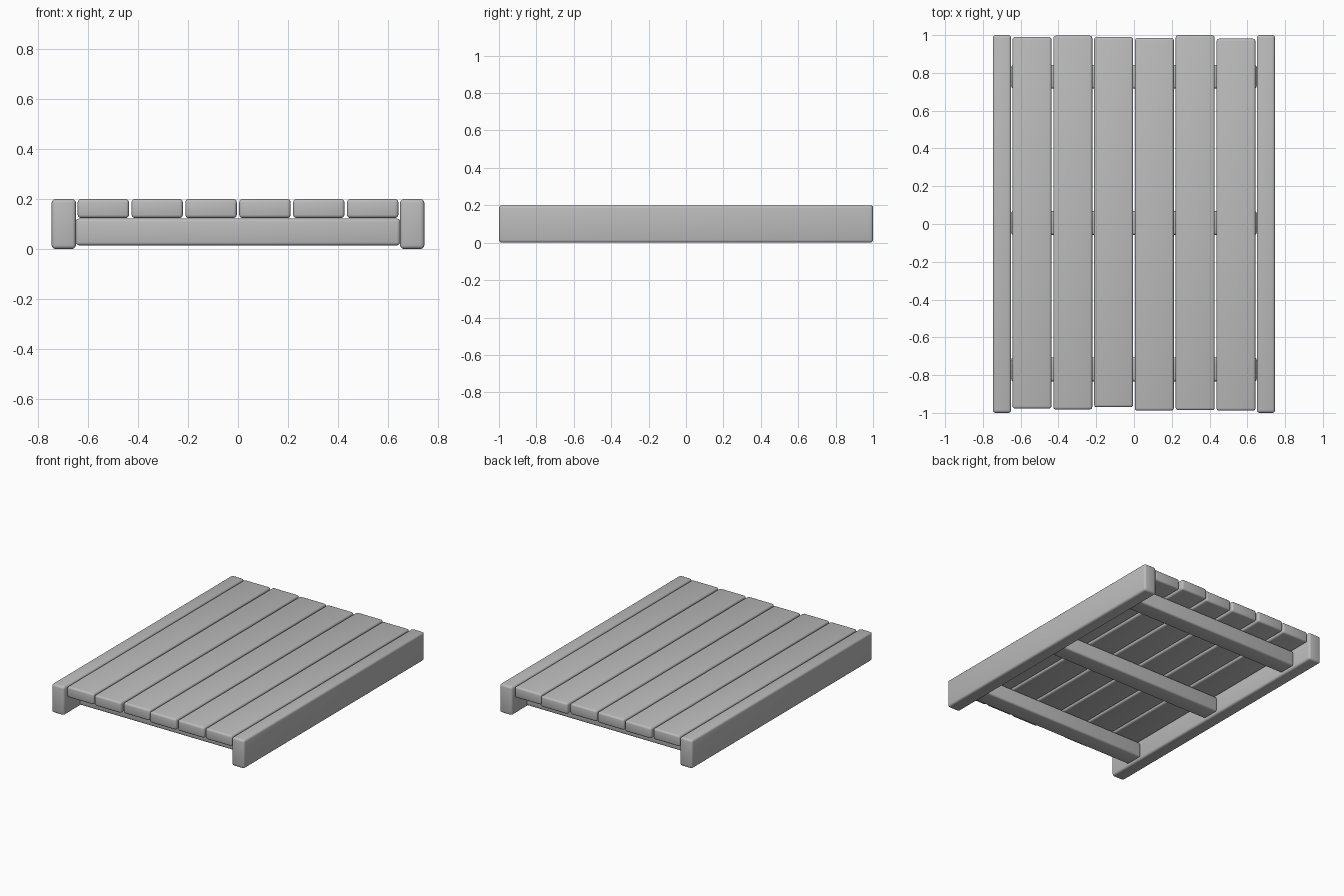
import bpy

cube = bpy.data.objects.get("Cube")
if cube:
    bpy.data.objects.remove(cube, do_unlink=True)

GREY = (0.5, 0.5, 0.5, 1.0)
mat = bpy.data.materials.new("plain grey")
mat.use_nodes = True
mat.diffuse_color = GREY
mat.node_tree.nodes["Principled BSDF"].inputs["Base Color"].default_value = GREY


def board(name, x, y, z, bevel=0.013):
    """Rounded board spanning the (low, high) pairs x, y and z."""
    spans = (x, y, z)
    bpy.ops.mesh.primitive_cube_add(size=1, location=[(a + b) / 2 for a, b in spans])
    ob = bpy.context.object
    ob.name = ob.data.name = name
    ob.scale = [b - a for a, b in spans]
    bpy.ops.object.transform_apply(location=False, rotation=False, scale=True)
    mod = ob.modifiers.new("rounded edges", "BEVEL")
    mod.width = bevel
    mod.segments = 3
    bpy.ops.object.modifier_apply(modifier=mod.name)
    bpy.ops.object.shade_smooth_by_angle()
    ob.data.materials.append(mat)
    return ob


# Side rails
board("left_rail", (0.65, 0.747), (-1, 1), (0, 0.2), 0.015)
board("right_rail", (-0.747, -0.65), (-1, 1), (0, 0.2), 0.015)

# Cross beams under the planks
for name, y in (("front", -0.77), ("middle", 0.005), ("back", 0.78)):
    board(name + "_cross_beam", (-0.65, 0.65), (y - 0.063, y + 0.063), (0.014, 0.122))

# Deck planks with slightly uneven ends
ends = [(-0.977, 0.99), (-0.982, 0.997), (-0.97, 0.99),
        (-0.988, 0.985), (-0.986, 1.0), (-0.988, 0.981)]
for i, span in enumerate(ends):
    x = (i - 2.5) * 0.216
    board(f"plank_{i + 1}", (x - 0.103, x + 0.103), span, (0.124, 0.2))
